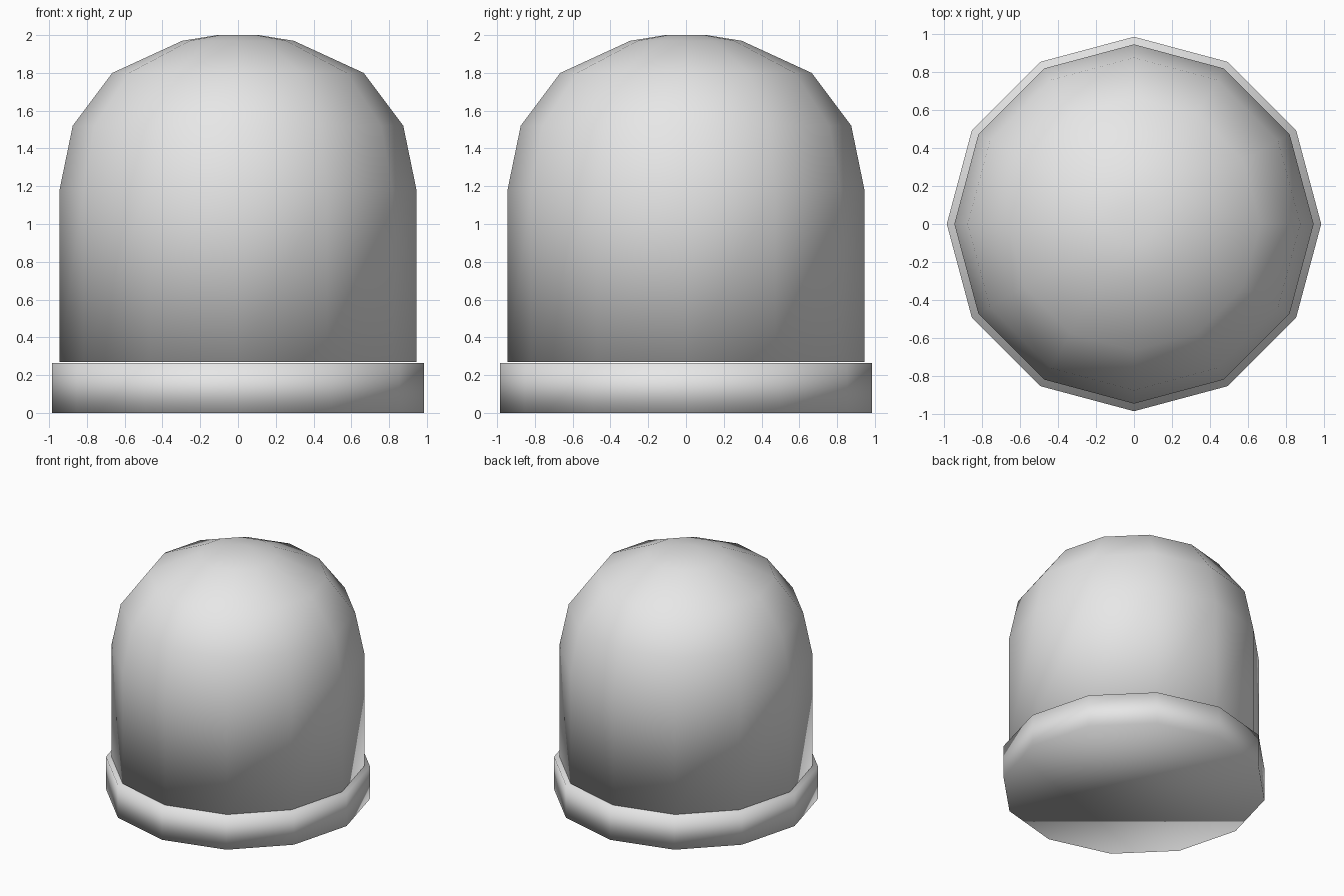
import bpy
import bmesh
from math import cos, sin, pi

SIDES = 12

cube = bpy.data.objects.get("Cube")
if cube:
    bpy.data.objects.remove(cube, do_unlink=True)


def make_material(name, colour):
    mat = bpy.data.materials.new(name)
    mat.use_nodes = True
    mat.diffuse_color = colour
    mat.node_tree.nodes["Principled BSDF"].inputs["Base Color"].default_value = colour
    return mat


def lathe(name, profile, mat):
    """Closed smooth solid from (radius, height) rings, capped at both ends."""
    bm = bmesh.new()
    rings = []
    for radius, height in profile:
        angles = [2 * pi * i / SIDES for i in range(SIDES)]
        rings.append([bm.verts.new((radius * cos(a), radius * sin(a), height)) for a in angles])
    for low, high in zip(rings, rings[1:]):
        for i in range(SIDES):
            j = (i + 1) % SIDES
            bm.faces.new((low[i], low[j], high[j], high[i]))
    bm.faces.new(rings[0][::-1])
    bm.faces.new(rings[-1])
    for face in bm.faces:
        face.smooth = True
    mesh = bpy.data.meshes.new(name)
    bm.to_mesh(mesh)
    bm.free()
    mesh.materials.append(mat)
    obj = bpy.data.objects.new(name, mesh)
    bpy.context.collection.objects.link(obj)
    return obj


grey = make_material("light_grey", (0.8, 0.8, 0.8, 1))

# Wide low plinth
lathe("base", [(0.985, 0), (0.985, 0.265)], grey)

# Straight wall rounding over into a flattened crown
lathe("dome", [(0.945, 0.27), (0.945, 1.18), (0.875, 1.52),
               (0.665, 1.8), (0.295, 1.97), (0.11, 2)], grey)
